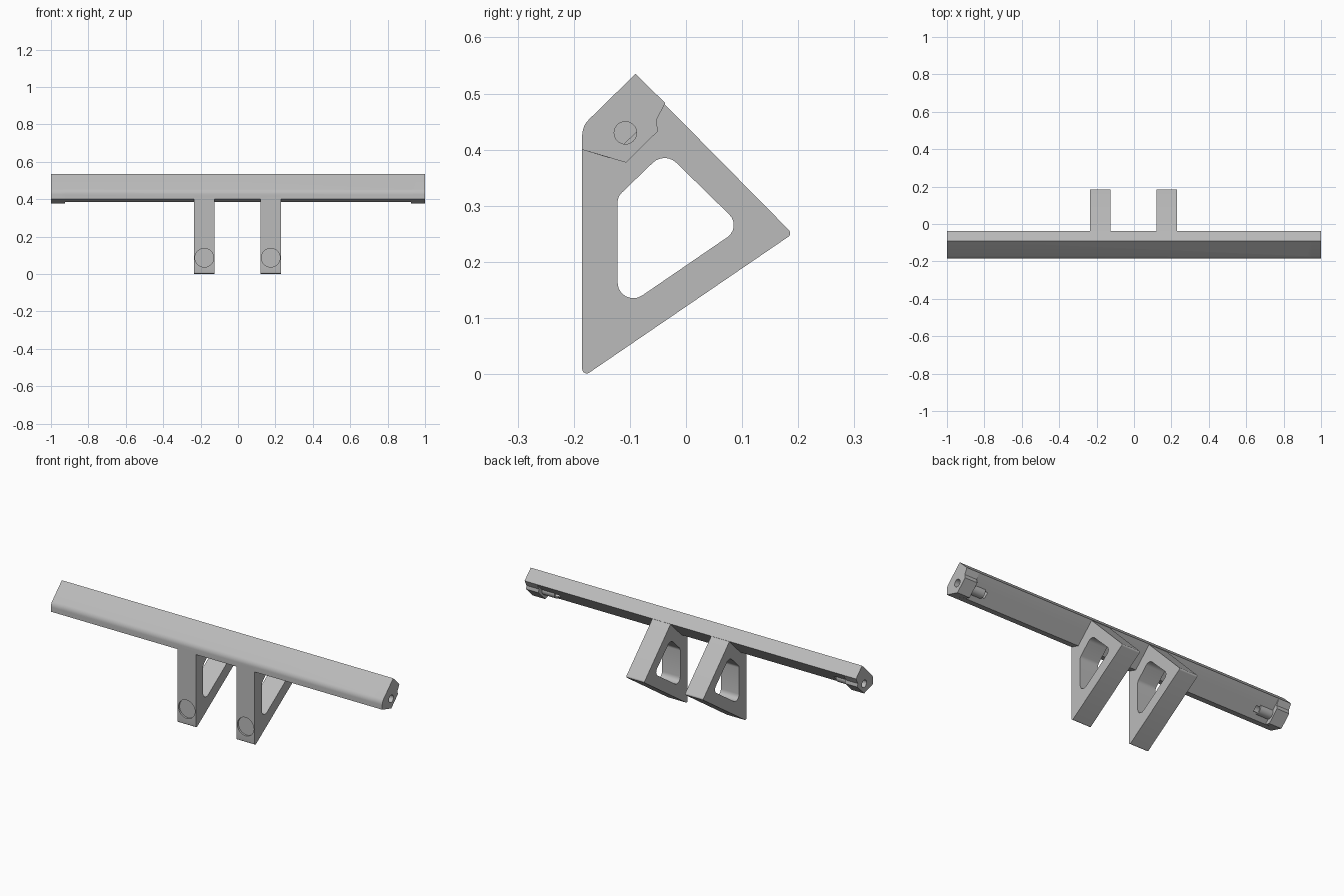
import bpy, bmesh, math
from mathutils import Vector, Matrix

if "Cube" in bpy.data.objects:
    bpy.data.objects.remove(bpy.data.objects["Cube"], do_unlink=True)

grey = bpy.data.materials.new("plain grey")
grey.use_nodes = True
grey.diffuse_color = (0.5, 0.5, 0.5, 1)
grey.node_tree.nodes["Principled BSDF"].inputs["Base Color"].default_value = (0.5, 0.5, 0.5, 1)


def rounded(corners, steps=6):
    """Turn (y, z, radius) corners into an outline with round corners."""
    out = []
    for i, (y, z, r) in enumerate(corners):
        p = Vector((y, z))
        if r == 0:
            out.append(p)
            continue
        a = (Vector(corners[i - 1][:2]) - p).normalized()
        b = (Vector(corners[(i + 1) % len(corners)][:2]) - p).normalized()
        half = a.angle(b) / 2
        mid = p + (a + b).normalized() * r / math.sin(half)
        start = p + a * r / math.tan(half) - mid
        end = p + b * r / math.tan(half) - mid
        sweep = start.angle_signed(end)
        for k in range(steps + 1):
            out.append(mid + Matrix.Rotation(-sweep * k / steps, 2) @ start)
    return out


def finish(name, bm):
    bmesh.ops.recalc_face_normals(bm, faces=bm.faces)
    mesh = bpy.data.meshes.new(name)
    bm.to_mesh(mesh)
    bm.free()
    mesh.materials.append(grey)
    obj = bpy.data.objects.new(name, mesh)
    bpy.context.collection.objects.link(obj)
    return obj


def extrude(name, outline, x0, x1):
    bm = bmesh.new()
    face = bm.faces.new([bm.verts.new((x0, p[0], p[1])) for p in outline])
    geom = bmesh.ops.extrude_face_region(bm, geom=[face])["geom"]
    moved = [v for v in geom if isinstance(v, bmesh.types.BMVert)]
    bmesh.ops.translate(bm, vec=(x1 - x0, 0, 0), verts=moved)
    return finish(name, bm)


def rod(name, centre, radius, length, axis):
    bm = bmesh.new()
    turn = Matrix.Rotation(math.pi / 2, 4, "Y" if axis == "X" else "X")
    bmesh.ops.create_cone(bm, cap_ends=True, segments=32, radius1=radius, radius2=radius,
                          depth=length, matrix=Matrix.Translation(centre) @ turn)
    return finish(name, bm)


def combine(target, tool, operation):
    mod = target.modifiers.new(operation, "BOOLEAN")
    mod.object, mod.operation, mod.solver = tool, operation, "EXACT"
    bpy.context.view_layer.objects.active = target
    bpy.ops.object.modifier_apply(modifier=mod.name)
    bpy.data.objects.remove(tool, do_unlink=True)


def smooth(obj):
    bpy.ops.object.select_all(action="DESELECT")
    obj.select_set(True)
    bpy.context.view_layer.objects.active = obj
    bpy.ops.object.shade_smooth_by_angle(angle=math.radians(30))


# Long bar, with a rounded front shoulder and a sloping underside
upper = [(-0.037, 0.483, 0), (-0.09, 0.535, 0), (-0.185, 0.442, 0.04), (-0.185, 0.40, 0)]
bar = extrude("bar", rounded(upper + [(-0.136, 0.385, 0), (-0.056, 0.462, 0)]), -0.95, 0.95)

# Deeper end blocks with hollow pegs behind them
for side in (-1, 1):
    block_shape = rounded(upper + [(-0.107, 0.377, 0), (-0.05, 0.433, 0), (-0.053, 0.452, 0)])
    combine(bar, extrude("end_block", block_shape, side * 0.925, side), "UNION")
    combine(bar, rod("peg", (side * 0.9, -0.108, 0.43), 0.028, 0.1, "X"), "UNION")
    combine(bar, rod("bore", (side * 0.94, -0.108, 0.43), 0.02, 0.22, "X"), "DIFFERENCE")
smooth(bar)

# Two open bracket legs, each with a round recess low on the front
leg_shape = rounded([(-0.185, -0.006, 0.008), (0.19, 0.25, 0.008), (-0.04, 0.483, 0),
                     (-0.1, 0.46, 0), (-0.185, 0.42, 0)])
window_shape = rounded([(-0.122, 0.316, 0.025), (-0.038, 0.397, 0.03),
                        (0.1, 0.262, 0.026), (-0.122, 0.11, 0.028)])
for name, x in (("right_leg", -0.18), ("left_leg", 0.175)):
    leg = extrude(name, leg_shape, x - 0.055, x + 0.055)
    combine(leg, extrude("window", window_shape, x - 0.1, x + 0.1), "DIFFERENCE")
    combine(leg, rod("recess", (x, -0.185, 0.087), 0.05, 0.02, "Y"), "DIFFERENCE")
    smooth(leg)
